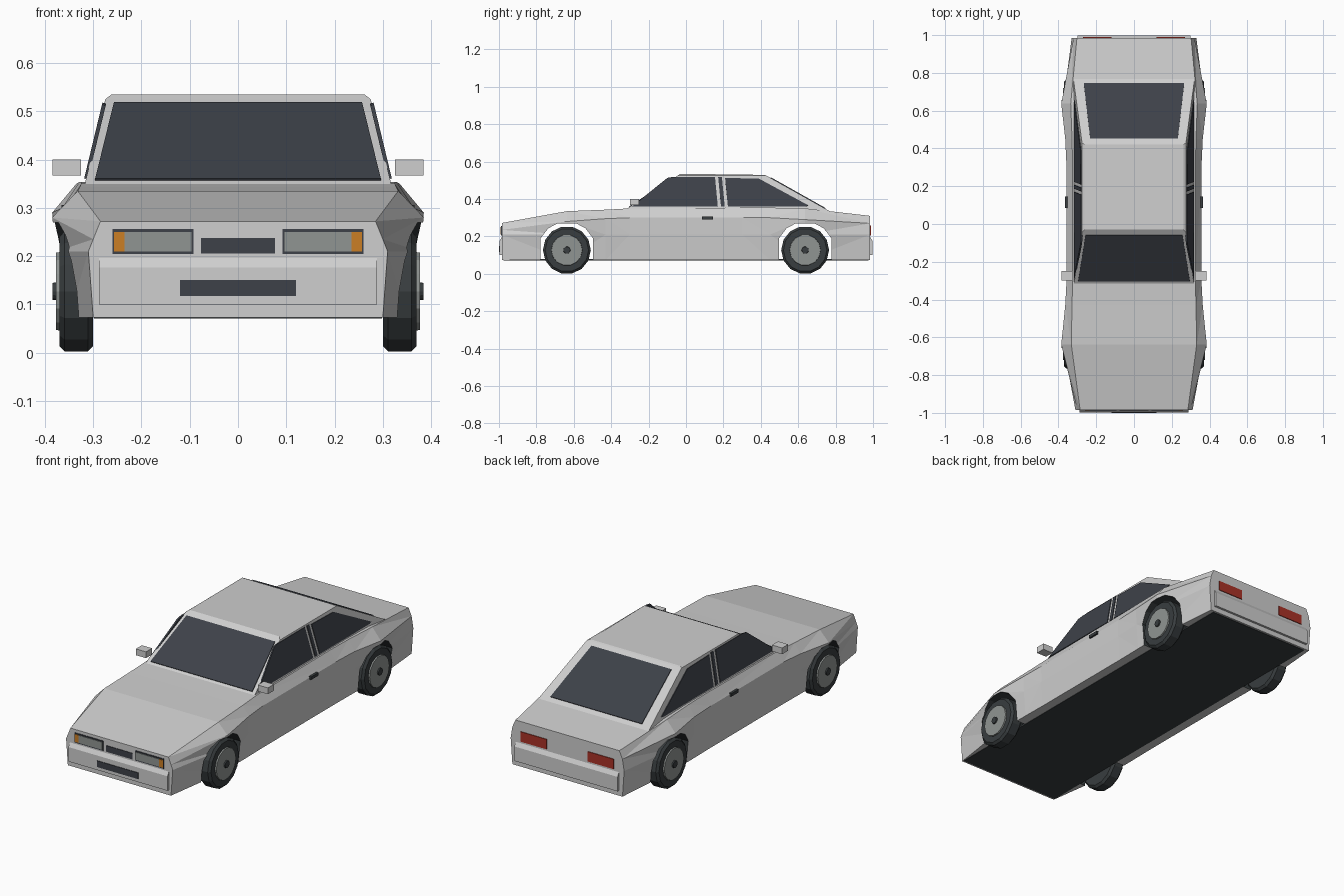
import bpy, bmesh, math
from mathutils import Vector

cube = bpy.data.objects.get("Cube")
if cube:
    bpy.data.objects.remove(cube, do_unlink=True)


def material(name, rgb):
    m = bpy.data.materials.new(name)
    m.use_nodes = True
    m.diffuse_color = (*rgb, 1)
    bsdf = m.node_tree.nodes["Principled BSDF"]
    bsdf.inputs["Base Color"].default_value = (*rgb, 1)
    bsdf.inputs["Roughness"].default_value = 0.6
    return m


PAINT = material("silver_paint", (0.62, 0.62, 0.62))
GLASS = material("dark_glass", (0.047, 0.053, 0.066))
RUBBER = material("black_rubber", (0.04, 0.047, 0.05))
GREY = material("lamp_grey", (0.28, 0.3, 0.29))
AMBER = material("amber", (0.6, 0.21, 0.018))
RED = material("tail_red", (0.4, 0.032, 0.02))


def finish(name, bm, mat):
    bmesh.ops.recalc_face_normals(bm, faces=bm.faces)
    mesh = bpy.data.meshes.new(name)
    bm.to_mesh(mesh)
    bm.free()
    mesh.materials.append(mat)
    ob = bpy.data.objects.new(name, mesh)
    bpy.context.collection.objects.link(ob)
    return ob


def loft(name, rings, mat, triangulate=False):
    """Skin closed rings of equal length and cap both ends."""
    bm = bmesh.new()
    loops = [[bm.verts.new(p) for p in ring] for ring in rings]
    n = len(loops[0])
    for a, b in zip(loops, loops[1:]):
        for i in range(n):
            j = (i + 1) % n
            bm.faces.new((a[i], a[j], b[j], b[i]))
    bm.faces.new(loops[0])
    bm.faces.new(loops[-1])
    if triangulate:
        bmesh.ops.triangulate(bm, faces=bm.faces)
    return finish(name, bm, mat)


def prism(name, yz, x0, x1, mat):
    return loft(name, [[(x, y, z) for y, z in yz] for x in (x0, x1)], mat)


def box(name, x0, x1, y0, y1, z0, z1, mat):
    return prism(name, [(y0, z0), (y1, z0), (y1, z1), (y0, z1)], x0, x1, mat)


def panel(name, pts, out, mat, thick=0.004):
    """Thin plate standing off a flat surface along the outward direction."""
    off = Vector(out).normalized() * thick
    pts = [Vector(p) for p in pts]
    return loft(name, [[p - off for p in pts], [p + off for p in pts]], mat)


# Lower body: y, bottom x, waist x, shoulder x and z, deck edge x and z
stations = [
    (-0.985, 0.300, 0.310, 0.300, 0.235, 0.285, 0.272),
    (-0.637, 0.350, 0.375, 0.385, 0.280, 0.332, 0.335),
    (-0.430, 0.350, 0.362, 0.364, 0.295, 0.328, 0.343),
    (-0.300, 0.348, 0.356, 0.357, 0.300, 0.325, 0.350),
    (0.300, 0.348, 0.356, 0.357, 0.300, 0.325, 0.354),
    (0.450, 0.350, 0.362, 0.364, 0.300, 0.328, 0.354),
    (0.637, 0.350, 0.375, 0.385, 0.290, 0.335, 0.350),
    (0.985, 0.320, 0.330, 0.320, 0.270, 0.302, 0.310),
]
rings = []
for y, xb, xw, xs, zs, xt, zt in stations:
    half = [(xb, y, 0.073), (xw, y, 0.21), (xs, y, zs), (xt, y, zt)]
    rings.append(half + [(-x, yy, z) for x, yy, z in reversed(half)])
body = loft("body", rings, PAINT, triangulate=True)
body.data.materials.append(RUBBER)

# Wheel arches cut through the body, closed underneath by the floor
AXLE = 0.637
half_arch = [(0.14, 0), (0.14, 0.19), (0.1, 0.243), (0.05, 0.27)]
arch = half_arch + [(-y, z) for y, z in reversed(half_arch)]
for side, place in ((-1, "front"), (1, "rear")):
    cutter = prism(place + "_arch_cutter", [(y + side * AXLE, z) for y, z in arch],
                   -0.5, 0.5, RUBBER)
    cutter.hide_render = True
    mod = body.modifiers.new("arch", 'BOOLEAN')
    mod.operation = 'DIFFERENCE'
    mod.solver = 'EXACT'
    mod.material_mode = 'TRANSFER'
    mod.object = cutter
    bpy.context.view_layer.objects.active = body
    bpy.ops.object.modifier_apply(modifier=mod.name)
    bpy.data.objects.remove(cutter, do_unlink=True)
box("floor", -0.298, 0.298, -0.975, 0.975, 0.071, 0.08, RUBBER)

# Cabin: sloped sides, screens and a chamfered roof
BASE_Z, TOP_Z = 0.33, 0.525


def slope(a, b, z):
    return a + (b - a) * (z - BASE_Z) / (TOP_Z - BASE_Z)


def side_x(z):
    return slope(0.322, 0.275, z)


def front_y(z):
    return slope(-0.344, -0.045, z)


def rear_y(z):
    return slope(0.777, 0.43, z)


def cabin_ring(x, y0, y1, z0, z1):
    return [(-x, y0, z0), (x, y0, z0), (x, y1, z1), (-x, y1, z1)]


loft("cabin", [
    cabin_ring(side_x(BASE_Z), front_y(BASE_Z), rear_y(BASE_Z), BASE_Z, BASE_Z),
    cabin_ring(side_x(TOP_Z), front_y(TOP_Z), rear_y(TOP_Z), TOP_Z, TOP_Z),
    cabin_ring(0.262, -0.03, 0.42, 0.535, 0.529)], PAINT)


# Front and rear screens
def screen(name, y_at, x0, x1, z0, z1, out):
    panel(name, [(-x0, y_at(z0), z0), (x0, y_at(z0), z0),
                 (x1, y_at(z1), z1), (-x1, y_at(z1), z1)], out, GLASS)


rise = TOP_Z - BASE_Z
screen("windscreen", front_y, 0.296, 0.257, 0.357, 0.516, (0, -rise, 0.299))
screen("rear_screen", rear_y, 0.266, 0.232, 0.348, 0.513, (0, rise, 0.347))

# Side glass with a dark centre pillar strip
side_glass = {
    "front_window": [(-0.288, 0.36), (-0.1, 0.512), (-0.07, 0.517), (0.155, 0.517), (0.17, 0.36)],
    "pillar_strip": [(0.187, 0.36), (0.172, 0.517), (0.192, 0.517), (0.207, 0.36)],
    "rear_window": [(0.224, 0.36), (0.209, 0.512), (0.39, 0.508), (0.655, 0.365), (0.64, 0.36)],
}

# Tyre, rim and cap outlines as (distance from car centre, radius)
tyre = [(0.300, 0.116), (0.311, 0.128), (0.359, 0.128), (0.370, 0.116)]
rim = [(0.365, 0.084), (0.377, 0.082)]
cap = [(0.370, 0.02), (0.384, 0.018)]


def turned(name, profile, side, y, mat, sides=14):
    angles = [2 * math.pi * (i + 0.5) / sides for i in range(sides)]
    loft(name, [[(side * x, y + r * math.sin(a), 0.127 - r * math.cos(a)) for a in angles]
                for x, r in profile], mat)


for s, label in ((1, "left"), (-1, "right")):
    for part, pts in side_glass.items():
        panel(label + "_" + part, [(s * side_x(z), y, z) for y, z in pts],
              (s * rise, 0, 0.047), GLASS)
    for y, place in ((-AXLE, "front"), (AXLE, "rear")):
        prefix = label + "_" + place
        turned(prefix + "_tyre", tyre, s, y, RUBBER)
        turned(prefix + "_rim", rim, s, y, GREY)
        turned(prefix + "_cap", cap, s, y, RUBBER)
    # Mirrors, door handles and lamps
    box(label + "_mirror", s * 0.325, s * 0.384, -0.3, -0.25, 0.367, 0.4, PAINT)
    box(label + "_handle", s * 0.345, s * 0.366, 0.085, 0.145, 0.29, 0.306, RUBBER)
    box(label + "_lamp_frame", s * 0.092, s * 0.26, -0.988, -0.98, 0.204, 0.256, GLASS)
    box(label + "_headlamp", s * 0.096, s * 0.235, -0.991, -0.98, 0.21, 0.25, GREY)
    box(label + "_indicator", s * 0.235, s * 0.257, -0.991, -0.98, 0.21, 0.25, AMBER)
    box(label + "_tail_lamp", s * 0.12, s * 0.27, 0.98, 0.989, 0.206, 0.258, RED)

# Grille, bumpers and front plate
box("grille", -0.077, 0.077, -0.988, -0.98, 0.205, 0.237, GLASS)
bumper = [(0.97, 0.1), (0.997, 0.1), (0.997, 0.176), (0.985, 0.196), (0.97, 0.196)]
prism("front_bumper", [(-y, z) for y, z in bumper], -0.288, 0.288, PAINT)
prism("rear_bumper", bumper, -0.3, 0.3, PAINT)
box("front_plate", -0.12, 0.12, -1, -0.993, 0.117, 0.15, GLASS)
